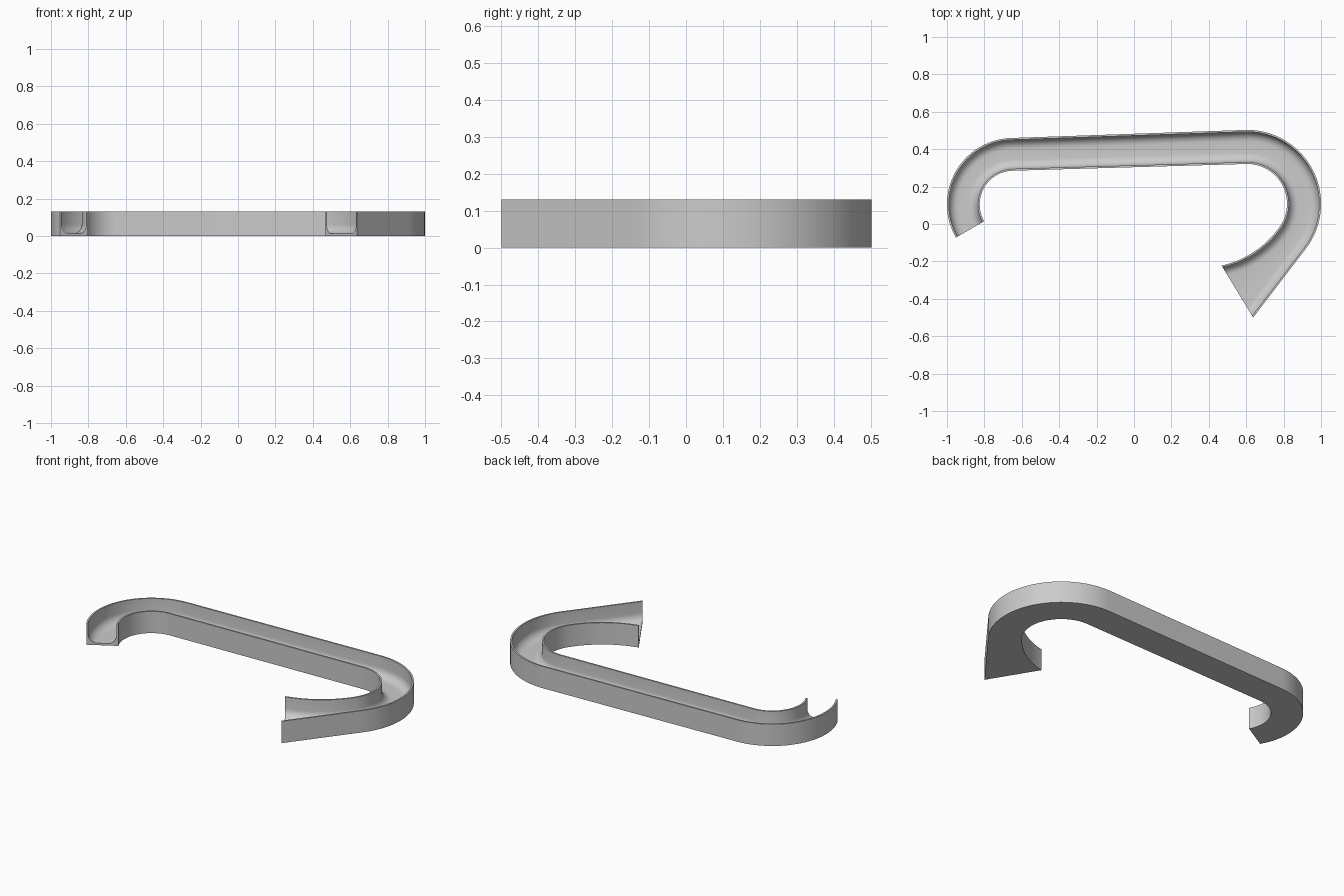
import bpy, bmesh
from math import cos, sin, radians, pi
from mathutils import Vector

if "Cube" in bpy.data.objects:
    bpy.data.objects.remove(bpy.data.objects["Cube"])

H, FLOOR, WALL, FILLET = 0.13, 0.012, 0.01, 0.05
C1, C2 = Vector((-0.645, 0.105)), Vector((0.605, 0.108))


def arc(c, r, a0, a1, n):
    return [c + r * Vector((cos(radians(a0 + (a1 - a0) * i / n)),
                            sin(radians(a0 + (a1 - a0) * i / n)))) for i in range(n + 1)]


# Plan outlines: left bend, straight run, right bend, flared mouth
outer = arc(C1, 0.355, 210, 92, 32) + arc(C2, 0.395, 92, -37, 36)
inner = arc(C1, 0.18, 210, 92, 32) + arc(C2, 0.213, 92, -35, 36)
end_out, end_in = Vector((0.637, -0.5)), Vector((0.468, -0.222))

# Inner mouth wall: larger arc tangent to the right bend, through the end point
u = Vector((cos(radians(-35)), sin(radians(-35))))
start = inner[-1]
d = end_in - start
R = -d.length_squared / (2 * d.dot(u))
c = start - R * u
sweep = (end_in - c).angle_signed(u) * 180 / pi
if (c + R * Vector((cos(radians(-35 + sweep)), sin(radians(-35 + sweep)))) - end_in).length > 0.01:
    sweep = -sweep
N = 20
inner += arc(c, R, -35, -35 + sweep, N)[1:]
o0 = outer[-1]
outer += [o0.lerp(end_out, i / N) for i in range(1, N + 1)]


def section(w):
    # U channel with rounded inside corners, square outside
    half = [(0, 0), (0, H), (WALL, H)]
    for i in range(9):
        a = pi / 2 * i / 8
        half.append((WALL + FILLET * (1 - cos(a)), FLOOR + FILLET * (1 - sin(a))))
    return half + [(w - x, z) for x, z in reversed(half)]


bm = bmesh.new()
rings = []
for p, q in zip(inner, outer):
    w = (q - p).length
    t = (q - p) / w
    rings.append([bm.verts.new((p.x + t.x * s, p.y + t.y * s, z)) for s, z in section(w)])
for a, b in zip(rings, rings[1:]):
    for i in range(len(a)):
        j = (i + 1) % len(a)
        bm.faces.new((a[i], a[j], b[j], b[i]))
bm.faces.new(rings[0])
bm.faces.new(rings[-1][::-1])
bmesh.ops.recalc_face_normals(bm, faces=bm.faces)
me = bpy.data.meshes.new("curved_channel")
bm.to_mesh(me)
bm.free()
channel = bpy.data.objects.new("curved_channel", me)
bpy.context.collection.objects.link(channel)
bpy.context.view_layer.objects.active = channel
channel.select_set(True)
bpy.ops.object.shade_smooth_by_angle(angle=radians(30))
